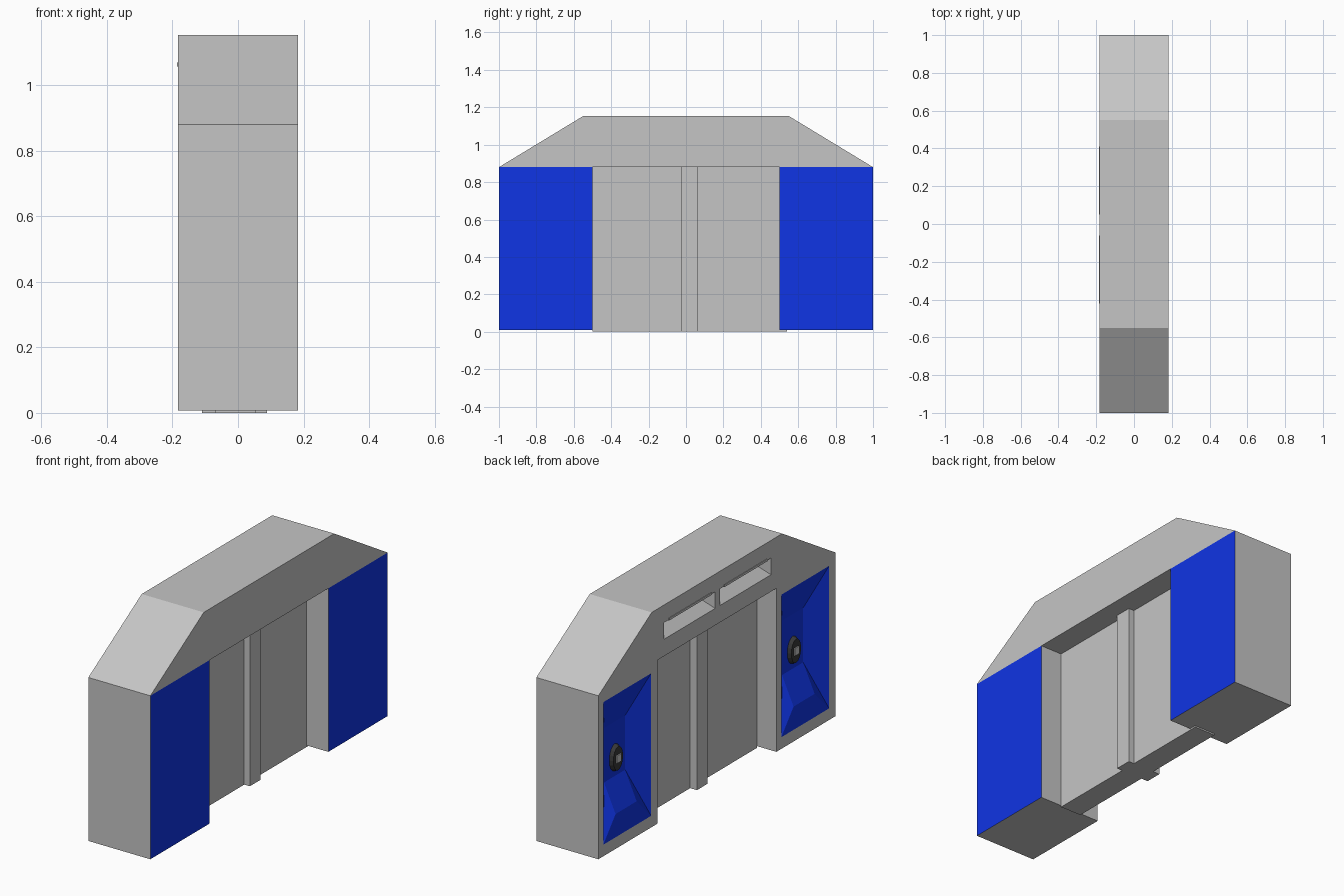
import bpy, bmesh, math
from mathutils import Matrix

if "Cube" in bpy.data.objects:
    bpy.data.objects.remove(bpy.data.objects["Cube"])

W = 0.183          # half thickness of the frame
Z0, Z1, ZT = 0.008, 0.88, 1.153


def material(name, rgb):
    m = bpy.data.materials.new(name)
    m.diffuse_color = (*rgb, 1)
    m.use_nodes = True
    m.node_tree.nodes["Principled BSDF"].inputs["Base Color"].default_value = m.diffuse_color
    return m


GREY = material("light_grey", (0.56, 0.56, 0.56))
BLUE = material("deep_blue", (0.005, 0.035, 0.78))
DARK = material("charcoal", (0.04, 0.04, 0.04))


def finish(name, bm, *mats):
    bmesh.ops.recalc_face_normals(bm, faces=bm.faces)
    me = bpy.data.meshes.new(name)
    bm.to_mesh(me)
    bm.free()
    for m in mats:
        me.materials.append(m)
    ob = bpy.data.objects.new(name, me)
    bpy.context.collection.objects.link(ob)
    return ob


def box(name, lo, hi, mat):
    bm = bmesh.new()
    size = [b - a for a, b in zip(lo, hi)]
    mid = [(a + b) / 2 for a, b in zip(lo, hi)]
    bmesh.ops.create_cube(bm, size=1, matrix=Matrix.Translation(mid) @ Matrix.Diagonal((*size, 1)))
    return finish(name, bm, mat)


def rect(bm, x, y0, y1, z0, z1):
    return [bm.verts.new((x, y, z)) for y, z in ((y0, z0), (y1, z0), (y1, z1), (y0, z1))]


# Side posts: blue face on one side, sunken blue control niche on the other
def post(name, y):
    bm = bmesh.new()
    back = rect(bm, W, y, y + 0.5, Z0, Z1)
    front = rect(bm, -W, y, y + 0.5, Z0, Z1)
    rim = rect(bm, -W, y + 0.055, y + 0.458, 0.07, 0.83)
    foot = rect(bm, -0.178, y + 0.17, y + 0.348, 0.19, 0.2)[:2]
    pit = rect(bm, -0.11, y + 0.17, y + 0.348, 0.34, 0.63)
    blue = [bm.faces.new(back)]
    for i in range(4):
        j = (i + 1) % 4
        bm.faces.new((back[i], back[j], front[j], front[i]))
        bm.faces.new((front[i], front[j], rim[j], rim[i]))
    blue += [bm.faces.new(f) for f in (
        pit,
        (foot[0], foot[1], pit[1], pit[0]),       # ramp under the niche
        (rim[0], rim[1], foot[1], foot[0]),
        (rim[3], rim[2], pit[2], pit[3]))]        # sloping top
    for a, b in ((0, 3), (1, 2)):                 # sloping cheeks
        blue += [bm.faces.new(f) for f in (
            (rim[a], foot[a], pit[a]),
            (rim[a], pit[a], rim[b]),
            (rim[b], pit[a], pit[b]))]
    for f in blue:
        f.material_index = 1
    finish(name, bm, GREY, BLUE)


# Oval call button on the niche back
def button(name, y):
    bm = bmesh.new()
    mat = (Matrix.Translation((-0.118, y, 0.44)) @ Matrix.Diagonal((1, 0.048, 0.075, 1))
           @ Matrix.Rotation(math.radians(-90), 4, 'Y'))
    bmesh.ops.create_cone(bm, cap_ends=True, segments=16, radius1=1, radius2=0.85,
                          depth=0.024, matrix=mat)
    finish(name, bm, DARK)
    box(name + "_key", (-0.136, y - 0.018, 0.42), (-0.128, y + 0.018, 0.46), GREY)


for side, y in (("left", 0.5), ("right", -1.0)):
    post(side + "_post", y)
    button(side + "_button", y + 0.257)

# Lintel with chamfered ends
bm = bmesh.new()
outline = ((-1, Z1), (1, Z1), (0.55, ZT), (-0.55, ZT))
ends = [[bm.verts.new((x, y, z)) for y, z in outline] for x in (-W, W)]
for e in ends:
    bm.faces.new(e)
for i in range(4):
    j = (i + 1) % 4
    bm.faces.new((ends[0][i], ends[0][j], ends[1][j], ends[1][i]))
lintel = finish("lintel", bm, GREY)

# Two tapered recesses with a thin lip over each
for side, y0, y1 in (("left", 0.015, 0.445), ("right", -0.455, -0.025)):
    bm = bmesh.new()
    k = 0.02 / 0.06      # taper continues a little beyond the surface
    a = rect(bm, -W - 0.02, y0 - 0.04 * k, y1 + 0.04 * k, 0.97 - 0.05 * k, 1.06)
    b = rect(bm, -W + 0.06, y0 + 0.04, y1 - 0.04, 1.02, 1.055)
    bm.faces.new(a)
    bm.faces.new(b)
    for i in range(4):
        j = (i + 1) % 4
        bm.faces.new((a[i], a[j], b[j], b[i]))
    cutter = finish(side + "_recess_cutter", bm, GREY)
    cutter.hide_render = True
    cutter.hide_viewport = True
    mod = lintel.modifiers.new(side + "_recess", 'BOOLEAN')
    mod.operation = 'DIFFERENCE'
    mod.solver = 'EXACT'
    mod.object = cutter
    box(side + "_recess_lip", (-W - 0.003, y0 + 0.035, 1.056), (-W + 0.02, y1 - 0.035, 1.068), GREY)

# Sliding door leaves and the thicker meeting stiles
MID = 0.02
box("right_door_leaf", (-0.07, -0.5, 0), (0.055, MID, Z1), GREY)
box("left_door_leaf", (-0.07, MID, 0), (0.055, 0.54, Z1), GREY)
box("right_meeting_stile", (-0.11, -0.026, 0), (0.088, MID, Z1), GREY)
box("left_meeting_stile", (-0.11, MID, 0), (0.088, 0.065, Z1), GREY)
